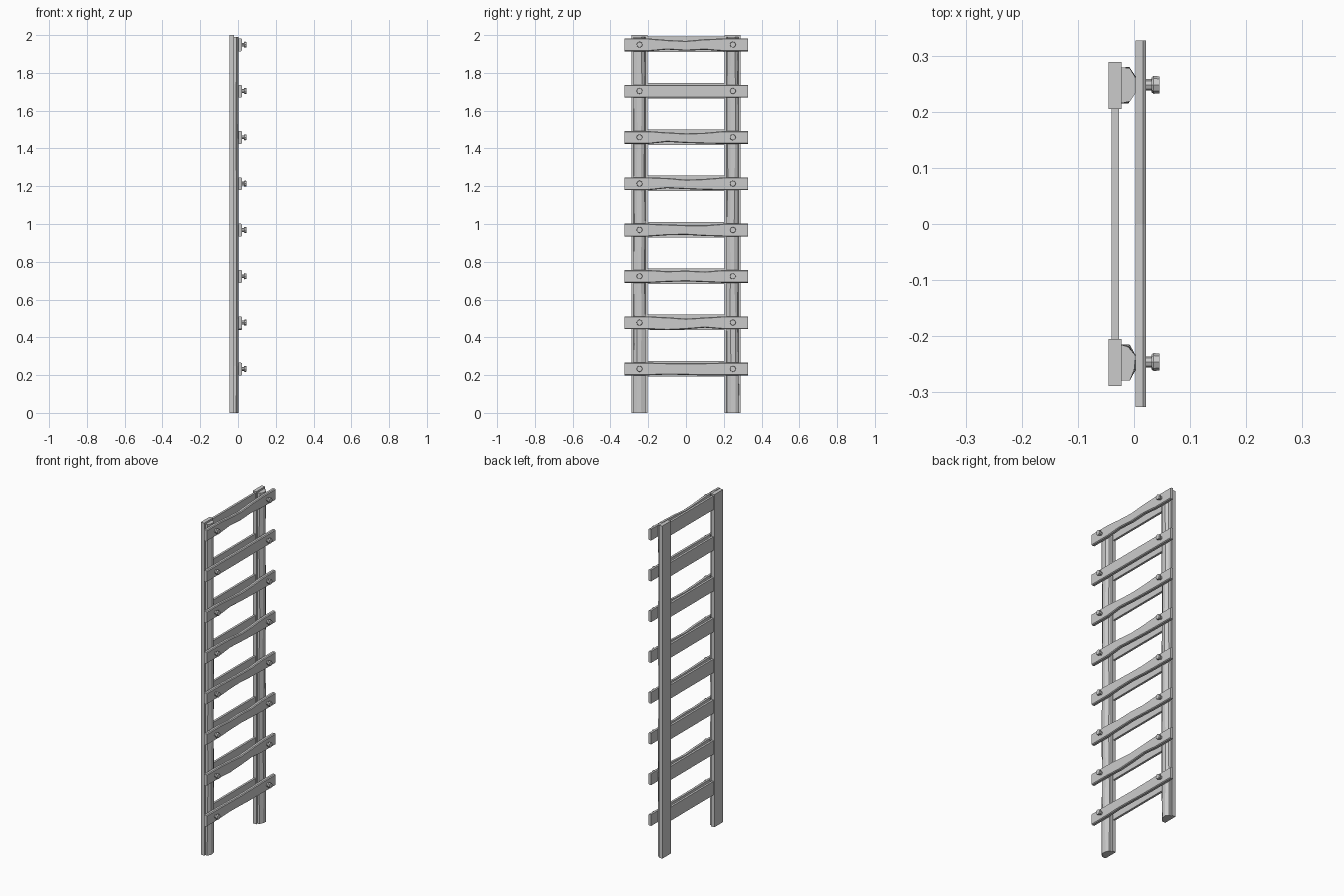
import bpy, bmesh, random
from math import pi
from mathutils import Matrix, Vector

if "Cube" in bpy.data.objects:
    bpy.data.objects.remove(bpy.data.objects["Cube"])

random.seed(4)


def finish(bm, name):
    bmesh.ops.recalc_face_normals(bm, faces=bm.faces)
    me = bpy.data.meshes.new(name)
    bm.to_mesh(me)
    bm.free()
    ob = bpy.data.objects.new(name, me)
    bpy.context.collection.objects.link(ob)
    return ob


def loft(name, rings):
    """Skin closed rings of equal length and cap both ends."""
    bm = bmesh.new()
    vs = [[bm.verts.new(p) for p in r] for r in rings]
    n = len(vs[0])
    for a, b in zip(vs, vs[1:]):
        for i in range(n):
            bm.faces.new((a[i], a[(i + 1) % n], b[(i + 1) % n], b[i]))
    bm.faces.new(vs[0])
    bm.faces.new(vs[-1])
    return finish(bm, name)


def box(name, x, y, z):
    return loft(name, [[(x[0], y[0], h), (x[1], y[0], h), (x[1], y[1], h), (x[0], y[1], h)] for h in z])


# upright: flat backing plate plus a rough half-round log face
LOG = [(-0.023, -0.032), (-0.008, -0.029), (0.003, -0.011),
       (0.003, 0.011), (-0.008, 0.029), (-0.023, 0.032)]
for side, label in ((-1, "left"), (1, "right")):
    yc = side * 0.247
    box(f"{label}_upright_plate", (-0.045, -0.022), (yc - 0.042, yc + 0.042), (0, 2))
    rings = []
    for k in range(9):
        ring = []
        for i, (x, y) in enumerate(LOG):
            inner = 0 < i < 5
            dx = random.uniform(-0.003, 0.001) if inner else 0
            dy = random.uniform(-0.004, 0.004) if inner else 0
            ring.append((x + dx, yc + y + dy, k * 1.99 / 8))
        rings.append(ring)
    loft(f"{label}_upright_log", rings)

# wavy rung edges: inward dips of the top and bottom at five stations
STATIONS = (-0.2, -0.1, 0.0, 0.1, 0.2)
WAVES = [
    ((0, -2, -3, -2, 0), (1, 5, 3, 0, 0)),
    ((0, -5, -12, -6, 0), (0, -5, 0, 8, 0)),
    ((0, -6, -3, -8, 0), (0, 5, 8, 4, 0)),
    ((0, -4, -7, -8, 0), (0, 7, 9, 3, 0)),
    ((0, -3, -12, -8, 0), (0, 11, 6, 2, 0)),
    ((0, -7, -12, -9, 0), (0, 11, 5, 2, 0)),
    ((0, 0, 0, 0, 0), (0, 0, 0, 0, 0)),
    ((0, -8, -13, -4, 0), (0, 9, 3, 8, 0)),
]


def plank(name, zc, top, bottom):
    rings = []
    stations = [(-0.326, 0, 0)] + list(zip(STATIONS, top, bottom)) + [(0.327, 0, 0)]
    for y, t, b in stations:
        hi, lo = zc + 0.034 + t / 1000, zc - 0.034 + b / 1000
        c = 0.004
        rings.append([(0.003, y, lo), (0.016, y, lo), (0.021, y, lo + c),
                      (0.021, y, hi - c), (0.016, y, hi), (0.003, y, hi)])
    loft(name, rings)


def bolt(name, y, z):
    bm = bmesh.new()
    for r1, r2, x0, x1 in ((0.010, 0.010, 0.018, 0.034), (0.013, 0.016, 0.031, 0.035),
                           (0.016, 0.015, 0.035, 0.045)):
        m = Matrix.Translation(Vector(((x0 + x1) / 2, y, z))) @ Matrix.Rotation(pi / 2, 4, 'Y')
        bmesh.ops.create_cone(bm, cap_ends=True, segments=8, radius1=r1, radius2=r2,
                              depth=x1 - x0, matrix=m)
    finish(bm, name)


# rungs: front plank, thin board behind it, and two bolts
for i, (top, bottom) in enumerate(WAVES):
    z = 0.233 + i * 0.2452
    plank(f"rung_plank_{i + 1}", z - 0.001, top, bottom)
    box(f"rung_back_board_{i + 1}", (-0.040, -0.027), (-0.258, 0.26), (z - 0.040, z + 0.042))
    for y, label in ((-0.246, "left"), (0.248, "right")):
        bolt(f"{label}_bolt_{i + 1}", y, z)
